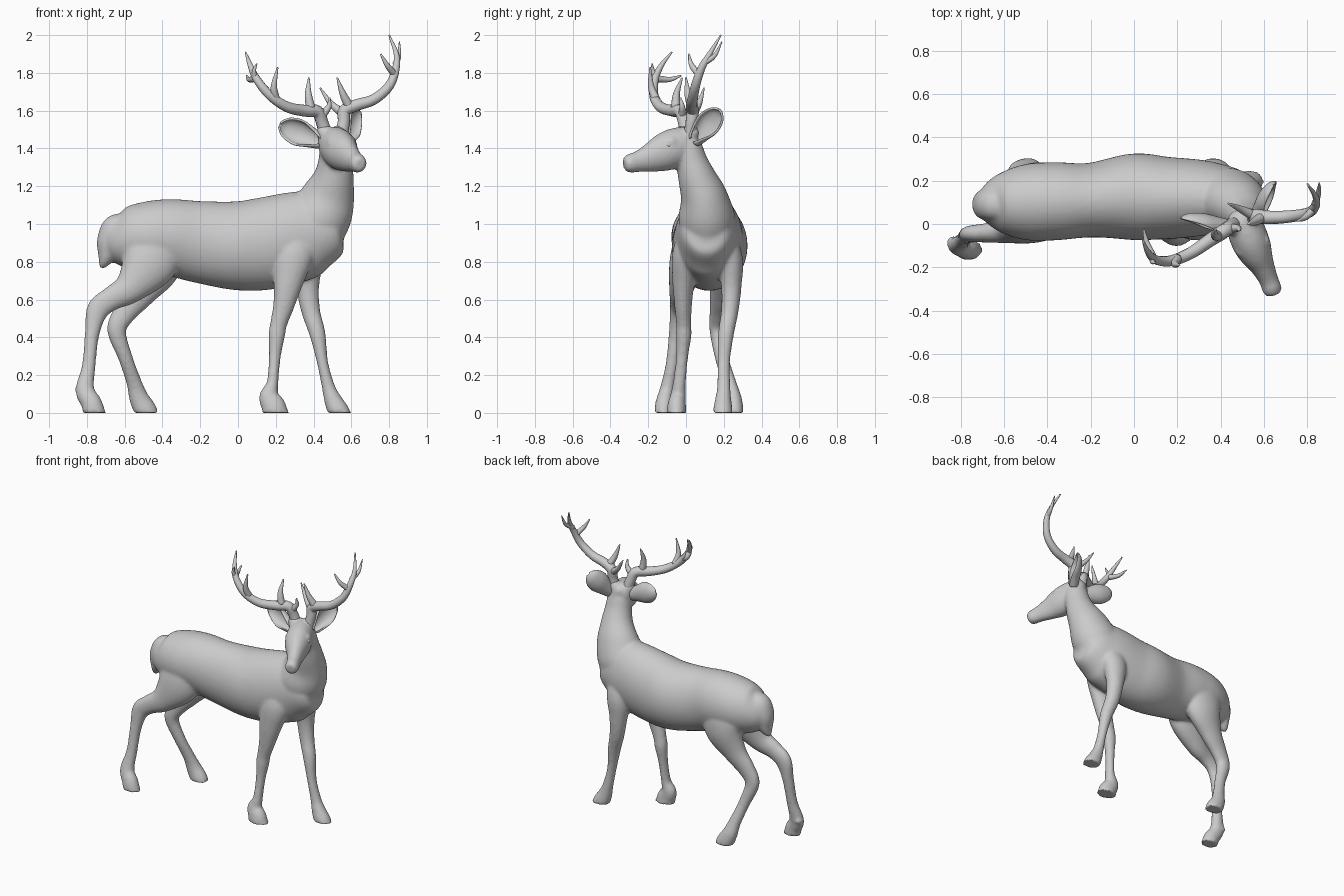
import bpy, bmesh, math
from mathutils import Vector, Matrix

Y = Vector((0, 1, 0))
HEAD_DIR = Vector((.41, -.91, 0)).normalized()
HEAD_SIDE = Vector((.91, .41, 0)).normalized()


def resample(pts, n):
    # Catmull-Rom through stations of any dimension
    pts = [Vector(p) for p in pts]
    p = [2 * pts[0] - pts[1]] + pts + [2 * pts[-1] - pts[-2]]
    out = []
    for i in range(1, len(p) - 2):
        a, b, c, d = p[i - 1:i + 3]
        for k in range(n):
            t = k / n
            out.append(.5 * (2 * b + (c - a) * t + (2 * a - 5 * b + 4 * c - d) * t * t
                             + (3 * b - a - 3 * c + d) * t ** 3))
    return out + [pts[-1]]


def loft(bm, stations, ref=Y, sides=40, n=6):
    # station: x, y, z, half size across ref, half size along ref
    st = resample(stations, n)
    pos = [Vector(s[:3]) for s in st]
    rings = []
    for i, s in enumerate(st):
        t = (pos[min(i + 1, len(st) - 1)] - pos[max(i - 1, 0)]).normalized()
        u = ref.cross(t).normalized()
        v = t.cross(u)
        ring = []
        for k in range(sides):
            a = math.tau * k / sides
            co = pos[i] + u * max(s[3], .002) * math.cos(a) + v * max(s[4], .002) * math.sin(a)
            co.z = max(co.z, 0)
            ring.append(bm.verts.new(co))
        rings.append(ring)
    for r0, r1 in zip(rings, rings[1:]):
        for k in range(sides):
            j = (k + 1) % sides
            bm.faces.new((r0[k], r0[j], r1[j], r1[k]))
    bm.faces.new(rings[0][::-1])
    bm.faces.new(rings[-1])


def bulge(bm, loc, size):
    bmesh.ops.create_icosphere(bm, subdivisions=3, radius=1,
                               matrix=Matrix.Translation(loc) @ Matrix.Diagonal((*size, 1)))


def finish(name, bm):
    bmesh.ops.recalc_face_normals(bm, faces=bm.faces)
    me = bpy.data.meshes.new(name)
    bm.to_mesh(me)
    bm.free()
    for f in me.polygons:
        f.use_smooth = True
    ob = bpy.data.objects.new(name, me)
    bpy.context.collection.objects.link(ob)
    return ob


# Body: torso, neck, head, tail and legs fused into one skin
bm = bmesh.new()
torso = [(-.725, .09, .97, .03, .03), (-.69, .09, .955, .085, .075), (-.62, .095, .935, .15, .135),
         (-.5, .1, .93, .187, .175), (-.36, .105, .93, .202, .18), (-.2, .11, .905, .217, .172),
         (0, .125, .885, .236, .2), (.15, .12, .897, .245, .19), (.3, .12, .93, .24, .177),
         (.4, .115, .955, .222, .16), (.48, .11, .97, .17, .14), (.53, .11, .985, .115, .105),
         (.56, .11, .99, .05, .05)]
neck = [(.3, .12, .88, .06, .06), (.36, .118, .94, .15, .13), (.43, .11, 1.03, .165, .15),
        (.475, .095, 1.14, .145, .125), (.505, .06, 1.24, .11, .102), (.515, .03, 1.33, .09, .084),
        (.515, .005, 1.42, .08, .075), (.51, 0, 1.47, .05, .05)]
head = [(.48, .065, 1.43, .04, .04), (.495, .03, 1.43, .085, .075), (.525, -.05, 1.405, .105, .088),
        (.555, -.12, 1.378, .1, .082), (.59, -.19, 1.35, .077, .058), (.62, -.255, 1.33, .056, .045),
        (.637, -.3, 1.32, .05, .045), (.646, -.327, 1.315, .034, .034)]
tail = [(-.6, .09, 1.02, .04, .06), (-.66, .09, .99, .055, .07), (-.69, .09, .92, .055, .07),
        (-.69, .09, .86, .055, .062), (-.7, .09, .82, .042, .05), (-.715, .09, .785, .024, .03),
        (-.725, .09, .765, .01, .01)]
front_leg_near = [(.31, .1, 1.06, .03, .03), (.31, .05, .98, .1, .06), (.295, .005, .85, .11, .075),
                  (.268, -.012, .7, .08, .06), (.245, -.015, .58, .058, .047), (.215, -.012, .47, .045, .04),
                  (.205, -.012, .41, .044, .041), (.195, -.02, .3, .032, .032), (.183, -.035, .16, .031, .034),
                  (.165, -.042, .088, .054, .042), (.19, -.05, .03, .065, .05), (.2, -.05, -.03, .074, .053)]
front_leg_far = [(.36, .13, 1.04, .03, .03), (.36, .18, .96, .1, .06), (.365, .23, .82, .09, .07),
                 (.368, .24, .67, .062, .054), (.385, .232, .54, .05, .046), (.42, .212, .42, .043, .042),
                 (.447, .2, .27, .03, .033), (.478, .2, .14, .035, .035), (.502, .197, .07, .047, .043),
                 (.53, .195, .01, .058, .052), (.545, .195, -.03, .06, .054)]
hind_leg_near = [(-.45, .09, 1.03, .05, .04), (-.45, .04, .93, .16, .09), (-.47, .003, .8, .152, .09),
                 (-.57, -.025, .665, .088, .065), (-.67, -.04, .605, .064, .046),
                 (-.742, -.045, .545, .06, .04), (-.772, -.055, .42, .039, .036),
                 (-.79, -.075, .25, .036, .034), (-.81, -.1, .12, .05, .04),
                 (-.775, -.115, .05, .055, .047), (-.758, -.12, -.02, .062, .05)]
hind_leg_far = [(-.43, .12, 1.03, .05, .04), (-.43, .17, .92, .16, .09), (-.44, .2, .78, .14, .085),
                (-.52, .185, .635, .085, .06), (-.6, .17, .53, .062, .045), (-.642, .165, .435, .05, .04),
                (-.595, .19, .29, .038, .036), (-.55, .23, .16, .041, .036), (-.525, .25, .08, .052, .044),
                (-.49, .255, .01, .062, .05), (-.48, .255, -.03, .06, .05)]
for part in (torso, neck, tail, front_leg_near, front_leg_far, hind_leg_near, hind_leg_far):
    loft(bm, part)
loft(bm, head, HEAD_SIDE)
# Dewclaw, brow and antler-root swellings
bulge(bm, (-.835, -.085, .125), (.03, .03, .025))
for s in (-1, 1):
    bulge(bm, Vector((.548, -.1, 1.435)) + HEAD_SIDE * s * .052, (.034, .034, .028))
    bulge(bm, Vector((.5, .01, 1.485)) + HEAD_SIDE * s * .048, (.042, .042, .045))
body = finish("body", bm)
rm = body.modifiers.new("fuse", 'REMESH')
rm.mode = 'VOXEL'
rm.voxel_size = .01
rm.use_smooth_shade = True
sm = body.modifiers.new("soften", 'SMOOTH')
sm.factor = .5
sm.iterations = 8

# Eyes, sunk under the brow
for name, side in (("left_eye", -1), ("right_eye", 1)):
    bm = bmesh.new()
    bmesh.ops.create_uvsphere(bm, u_segments=16, v_segments=10, radius=.018)
    eye = finish(name, bm)
    eye.location = Vector((.555, -.117, 1.42)) + HEAD_SIDE * side * .063


# Ears: cupped leaves that open forward and outward, rolled into a tube at the root
def ear(name, base, tip, facing):
    base, tip = Vector(base), Vector(tip)
    e = tip - base
    n = (facing - e * facing.dot(e) / e.length_squared).normalized()
    w = e.normalized().cross(n)
    bm = bmesh.new()
    rows = []
    for p in resample([(0, .036, 165), (.25, .05, 130), (.55, .067, 95), (.8, .058, 80),
                       (.93, .036, 75), (1, .01, 70)], 4):
        row = []
        for k in range(13):
            a = math.radians(p[2]) * (k / 6 - 1)
            row.append(bm.verts.new(base + e * p[0] + w * p[1] * math.sin(a)
                                    - n * p[1] * .75 * (math.cos(a) - .3)))
        rows.append(row)
    for r0, r1 in zip(rows, rows[1:]):
        for k in range(12):
            bm.faces.new((r0[k], r0[k + 1], r1[k + 1], r1[k]))
    ob = finish(name, bm)
    so = ob.modifiers.new("thickness", 'SOLIDIFY')
    so.thickness = .012
    so.offset = 0
    ob.modifiers.new("round", 'SUBSURF').levels = 1


ear("left_ear", (.445, -.005, 1.435), (.22, .02, 1.525), HEAD_DIR - HEAD_SIDE * .7)
ear("right_ear", (.56, .045, 1.44), (.65, .18, 1.6), HEAD_DIR + HEAD_SIDE * .7)


# Antlers: a main beam plus tapering tines, each point x, y, z, radius
def antler(name, branches):
    bm = bmesh.new()
    for br in branches:
        loft(bm, [(*p, p[3]) for p in br], Vector((.2, .9, -.4)), 12, 5)
    finish(name, bm)


antler("left_antler", [
    [(.465, 0, 1.47, .036), (.445, -.01, 1.54, .033), (.42, -.03, 1.595, .034), (.35, -.075, 1.6, .031),
     (.26, -.135, 1.62, .028), (.17, -.17, 1.68, .025), (.1, -.165, 1.765, .021),
     (.065, -.13, 1.84, .014), (.04, -.075, 1.91, .004)],
    [(.385, -.055, 1.61, .026), (.372, -.05, 1.69, .018), (.375, -.02, 1.775, .004)],
    [(.2, -.16, 1.66, .023), (.19, -.185, 1.73, .017), (.21, -.19, 1.83, .004)],
    [(.09, -.16, 1.77, .019), (.06, -.09, 1.765, .014), (.045, -.025, 1.785, .004)],
    [(.09, -.16, 1.77, .017), (.085, -.175, 1.81, .011), (.1, -.18, 1.85, .003)],
    [(.44, -.02, 1.57, .024), (.48, -.02, 1.62, .015), (.485, -.03, 1.67, .004)]])
antler("right_antler", [
    [(.545, .02, 1.46, .036), (.56, .03, 1.54, .033), (.565, .035, 1.6, .034), (.63, .03, 1.63, .031),
     (.72, .035, 1.66, .028), (.8, .05, 1.73, .025), (.835, .08, 1.82, .021),
     (.838, .125, 1.9, .014), (.8, .185, 2.0, .004)],
    [(.59, .03, 1.62, .026), (.555, .01, 1.69, .018), (.525, 0, 1.775, .004)],
    [(.83, .07, 1.79, .019), (.79, .03, 1.84, .014), (.755, .015, 1.9, .004)],
    [(.835, .09, 1.85, .017), (.852, .15, 1.89, .012), (.855, .19, 1.965, .003)],
    [(.55, .04, 1.59, .024), (.49, .07, 1.64, .016), (.435, .095, 1.72, .004)]])
